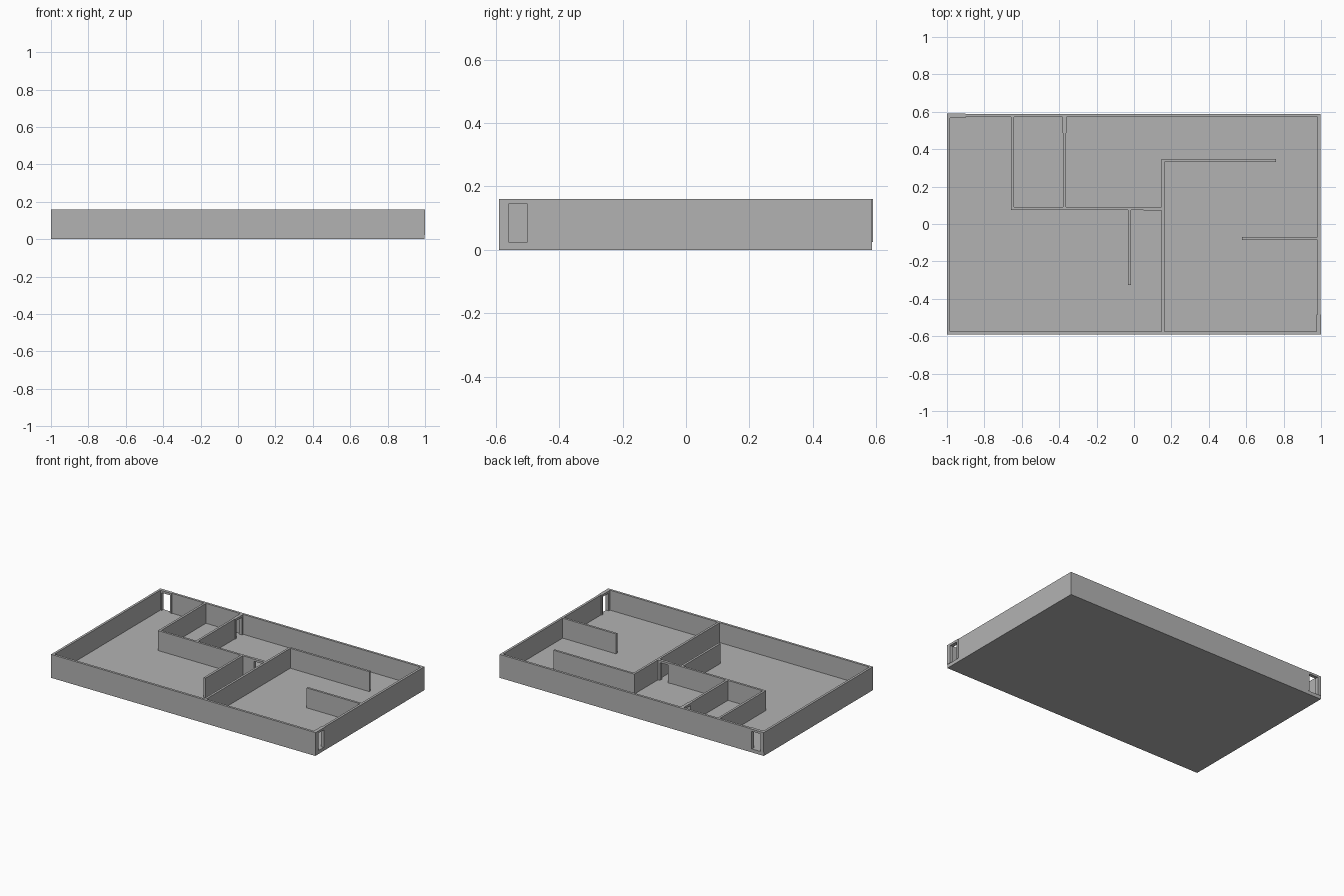
import bpy
import bmesh
from mathutils import Matrix, Vector

cube = bpy.data.objects.get("Cube")
if cube:
    bpy.data.objects.remove(cube, do_unlink=True)

grey = bpy.data.materials.new("plain grey")
grey.use_nodes = True
colour = (0.45, 0.45, 0.45, 1)
grey.diffuse_color = colour
grey.node_tree.nodes["Principled BSDF"].inputs["Base Color"].default_value = colour

FLOOR, TOP, LINTEL = 0.024, 0.16, 0.145
X, Y = 0.997, 0.588       # outer faces of the plain walls
OUT, IN = 0.016, 0.0155   # outer and inner wall thickness


def add_boxes(name, boxes):
    """One object from boxes given as (x0, x1, y0, y1, z0, z1)."""
    bm = bmesh.new()
    for x0, x1, y0, y1, z0, z1 in boxes:
        centre = Vector((x0 + x1, y0 + y1, z0 + z1)) / 2
        size = (x1 - x0, y1 - y0, z1 - z0)
        bmesh.ops.create_cube(bm, size=1, matrix=Matrix.Translation(centre) @ Matrix.Diagonal((*size, 1)))
    mesh = bpy.data.meshes.new(name)
    bm.to_mesh(mesh)
    bm.free()
    mesh.materials.append(grey)
    obj = bpy.data.objects.new(name, mesh)
    bpy.context.collection.objects.link(obj)


def wall(name, x0, x1, y0, y1, bottom=FLOOR):
    add_boxes(name, [(x0, x1, y0, y1, bottom, TOP)])


def door_wall(name, axis, across, along, opening):
    """Two jambs and a lintel; axis is the direction the wall runs."""
    pieces = [(along[0], opening[0], FLOOR, TOP),
              (opening[1], along[1], FLOOR, TOP),
              (opening[0], opening[1], LINTEL, TOP)]
    if axis == "x":
        boxes = [(a, b, *across, lo, hi) for a, b, lo, hi in pieces]
    else:
        boxes = [(*across, a, b, lo, hi) for a, b, lo, hi in pieces]
    add_boxes(name, boxes)


# Floor slab
add_boxes("floor_slab", [(-1, X, -0.59, Y, 0, FLOOR)])

# Outer walls, with thicker segments around the two entrances
wall("front_wall", -1, X, -0.59, -0.59 + OUT)
wall("left_end_wall", X - OUT, X, -0.485, Y)
wall("right_end_wall", -1, -1 + OUT, -0.59 + OUT, Y - OUT)
wall("back_wall", -0.9, X - OUT, Y - OUT, Y)
door_wall("side_entrance", "y", (0.976, 1), (-0.59, -0.485), (-0.56, -0.5))
door_wall("back_entrance", "x", (0.568, 0.59), (-1, -0.9), (-0.975, -0.91))

# Small room against the back wall
wall("small_room_side", -0.658, -0.658 + IN, 0.075, Y - OUT)
wall("small_room_door_side", -0.38, -0.38 + IN, 0.09, 0.487)
door_wall("small_room_door", "y", (-0.383, -0.361), (0.487, Y - OUT), (0.5, 0.56))

# Corridor wall with a doorway at its end
wall("corridor_wall", -0.658 + IN, 0.05, 0.075, 0.09)
door_wall("corridor_door", "x", (0.073, 0.092), (0.05, 0.147), (0.07, 0.132))
wall("short_partition", -0.032, -0.032 + IN, -0.326, 0.075)

# Main dividing wall and free-standing partitions
wall("dividing_wall", 0.147, 0.147 + IN, -0.59 + OUT, 0.347)
wall("long_partition", 0.147 + IN, 0.76, 0.332, 0.347)
wall("side_partition", 0.578, X - OUT, -0.085, -0.07)
